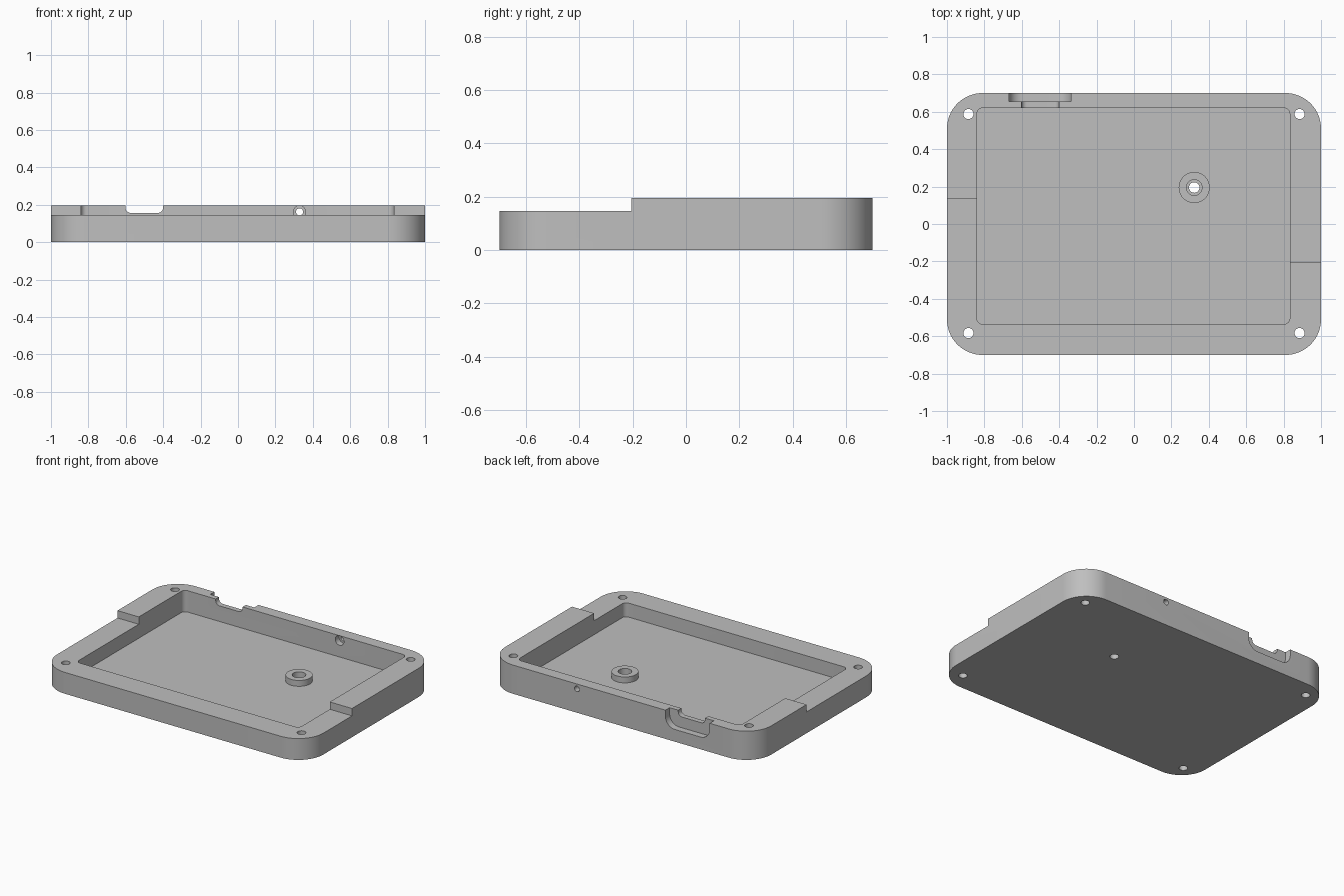
import bpy, bmesh, math
from mathutils import Matrix

default = bpy.data.objects.get("Cube")
if default:
    bpy.data.objects.remove(default, do_unlink=True)

grey = bpy.data.materials.new("light grey")
grey.use_nodes = True
colour = (0.52, 0.52, 0.52, 1)
grey.diffuse_color = colour
grey.node_tree.nodes["Principled BSDF"].inputs["Base Color"].default_value = colour

TOP, LOW, FLOOR = 0.195, 0.145, 0.05


def prism(name, u0, u1, v0, v1, r, low, high, along_y=False, segs=12):
    """Rounded rectangle extruded along z, or along y when u, v are x, z."""
    bm = bmesh.new()
    corners = [(u1 - r, v1 - r), (u0 + r, v1 - r), (u0 + r, v0 + r), (u1 - r, v0 + r)]
    ring = []
    for i, (cu, cv) in enumerate(corners):
        for k in range(segs + 1 if r else 1):
            a = math.pi / 2 * (i + k / segs)
            u, v = cu + r * math.cos(a), cv + r * math.sin(a)
            ring.append(bm.verts.new((u, low, v) if along_y else (u, v, low)))
    face = bm.faces.new(ring)
    grown = bmesh.ops.extrude_face_region(bm, geom=[face])["geom"]
    step = (0, high - low, 0) if along_y else (0, 0, high - low)
    bmesh.ops.translate(bm, vec=step, verts=[g for g in grown if isinstance(g, bmesh.types.BMVert)])
    return finish(name, bm)


def cylinder(name, x, y, z, r, depth, along_y=False):
    bm = bmesh.new()
    turn = Matrix.Rotation(math.pi / 2, 4, "X") if along_y else Matrix()
    bmesh.ops.create_cone(bm, cap_ends=True, segments=40, radius1=r, radius2=r,
                          depth=depth, matrix=Matrix.Translation((x, y, z)) @ turn)
    return finish(name, bm)


def finish(name, bm):
    bmesh.ops.recalc_face_normals(bm, faces=bm.faces)
    mesh = bpy.data.meshes.new(name)
    bm.to_mesh(mesh)
    bm.free()
    mesh.materials.append(grey)
    obj = bpy.data.objects.new(name, mesh)
    bpy.context.collection.objects.link(obj)
    return obj


def combine(target, tool, operation="DIFFERENCE"):
    mod = target.modifiers.new(tool.name, "BOOLEAN")
    mod.operation, mod.solver, mod.object = operation, "EXACT", tool
    bpy.context.view_layer.objects.active = target
    bpy.ops.object.modifier_apply(modifier=mod.name)
    bpy.data.objects.remove(tool, do_unlink=True)


# Tray body with its shallow cavity
tray = prism("enclosure_tray", -1, 1, -0.7, 0.7, 0.19, 0, TOP, segs=16)
combine(tray, prism("cavity", -0.84, 0.833, -0.535, 0.62, 0.03, FLOOR, 0.4, segs=6))

# Lowered front rim, stepping up at a different place on each side
combine(tray, prism("right_step", -1.2, 0, -0.9, 0.135, 0, LOW, 0.4))
combine(tray, prism("left_step", -0.1, 1.2, -0.9, -0.205, 0, LOW, 0.4))

# Standoff on the floor, with a stepped hole through the base
sx, sy = 0.322, 0.195
combine(tray, cylinder("standoff", sx, sy, 0.055, 0.083, 0.07), "UNION")
combine(tray, cylinder("standoff_bore", sx, sy, 0.12, 0.042, 0.14))
combine(tray, cylinder("standoff_hole", sx, sy, 0, 0.028, 0.3))

# Corner screw holes
for x in (-0.885, 0.885):
    for y in (-0.583, 0.588):
        combine(tray, cylinder("corner_hole", x, y, 0.1, 0.027, 0.5))

# Connector opening in the back wall: wide outer recess, narrow inner notch
combine(tray, prism("plug_recess", -0.668, -0.336, 0.083, 0.4, 0.07, 0.655, 0.8, True))
combine(tray, prism("plug_notch", -0.602, -0.4, 0.156, 0.4, 0.03, 0.58, 0.7, True))

# Small stepped hole through the back wall
combine(tray, cylinder("back_hole", 0.329, 0.66, 0.162, 0.019, 0.2, True))
combine(tray, cylinder("back_counterbore", 0.329, 0.62, 0.162, 0.0325, 0.08, True))

bpy.ops.object.select_all(action="DESELECT")
tray.select_set(True)
bpy.context.view_layer.objects.active = tray
bpy.ops.object.shade_smooth_by_angle(angle=math.radians(30))
